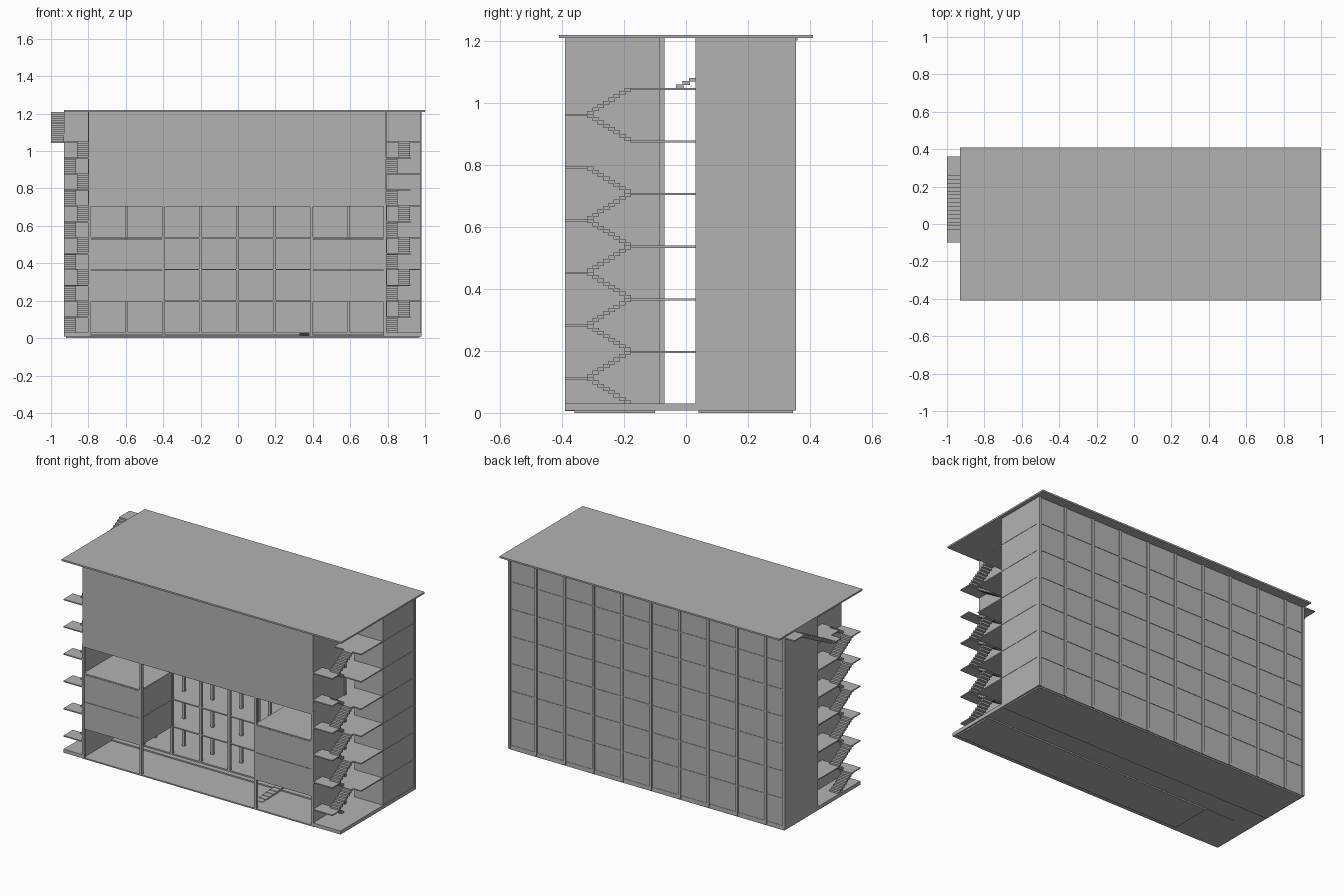
import bpy
import bmesh
from mathutils import Vector

old = bpy.data.objects.get("Cube")
if old:
    bpy.data.objects.remove(old)

grey = bpy.data.materials.new("concrete_grey")
grey.use_nodes = True
colour = (0.45, 0.45, 0.45, 1)
grey.diffuse_color = colour
grey.node_tree.nodes["Principled BSDF"].inputs["Base Color"].default_value = colour


def boxes(name, items):
    """One object made of boxes given as (x0, x1, y0, y1, z0, z1)."""
    bm = bmesh.new()
    for x0, x1, y0, y1, z0, z1 in items:
        made = bmesh.ops.create_cube(bm, size=1)
        for v in made["verts"]:
            v.co = Vector((x1 if v.co.x > 0 else x0,
                           y1 if v.co.y > 0 else y0,
                           z1 if v.co.z > 0 else z0))
    mesh = bpy.data.meshes.new(name)
    bm.to_mesh(mesh)
    bm.free()
    mesh.materials.append(grey)
    obj = bpy.data.objects.new(name, mesh)
    bpy.context.collection.objects.link(obj)
    return obj


def column(x, y, z0, z1, r=0.008):
    return (x - r, x + r, y - r, y + r, z0, z1)


def steps(x0, x1, ya, yb, za, zb, n):
    """Thin overlapping treads climbing from (ya, za) to (yb, zb)."""
    dy, dz = (yb - ya) / n, (zb - za) / n
    out = []
    for i in range(n):
        a, b = ya + i * dy, ya + (i + 1) * dy
        top = za + (i + 1) * dz
        out.append((x0, x1, min(a, b) - 0.002, max(a, b) + 0.002, top - 0.012, top))
    return out


LEFT, RIGHT = -0.93, 0.98            # ends of the rear block
WL, WR = -0.80, 0.79                 # ends of the front block
FRONT, BACK, TOP = -0.39, 0.355, 1.21
CORRIDOR, REAR = -0.07, 0.03         # corridor runs between these
T = 0.007                            # slab thickness
GROUND = 0.03
floors = [0.20 + 0.17 * i for i in range(6)]
axes = [-0.795 + 0.198 * i for i in range(9)]

# Roof
boxes("roof", [(LEFT, 1.0, -0.41, 0.41, TOP, 1.22)])

# Ground slabs, sunken forecourt, steps and ramp
boxes("ground_slab", [
    (LEFT, RIGHT, -0.085, BACK - 0.005, 0.008, GROUND),
    (LEFT, WL, FRONT, -0.085, 0.008, GROUND),
    (WR, RIGHT, FRONT, -0.085, 0.008, GROUND)])
boxes("forecourt", [(WL, WR, FRONT, -0.10, 0.006, 0.014),
                    (WL, WR, -0.115, -0.085, 0.008, 0.022)])
boxes("foundation_pads", [(-0.6, RIGHT - 0.01, -0.36, -0.10, 0, 0.008),
                          (LEFT + 0.01, RIGHT - 0.01, 0.04, 0.345, 0, 0.009)])
boxes("ramp", steps(0.33, 0.38, -0.30, -0.085, 0.014, GROUND, 6))

# Rear block: back wall, end walls and short walls behind the stairs
boxes("back_wall", [(LEFT, RIGHT, 0.337, 0.348, 0.008, TOP)])
boxes("end_walls", [(LEFT, LEFT + 0.012, REAR, BACK, 0.008, TOP),
                    (RIGHT - 0.013, RIGHT - 0.002, REAR, BACK, 0.008, TOP)])
boxes("stair_back_walls", [(LEFT, WL, REAR, REAR + 0.008, GROUND, TOP),
                           (WR, RIGHT - 0.002, REAR, REAR + 0.008, GROUND, TOP)])
boxes("floor_slabs", [(LEFT + 0.002, RIGHT, REAR, 0.351, z - T, z) for z in floors]
      + [(WL, WR, -0.085, REAR, z - T, z) for z in floors])

# Columns: back facade, two corridor rows and the front
boxes("back_columns", [column(x, BACK - 0.008, 0.008, TOP)
                       for x in axes + [LEFT + 0.008, RIGHT - 0.008]])
boxes("corridor_columns", [column(x, y, GROUND, TOP)
                           for x in axes for y in (CORRIDOR - 0.008, REAR + 0.008)])
boxes("front_columns", [column(x, FRONT + 0.008, 0.006, 0.72)
                        for x in (axes[0], axes[2], axes[6], axes[8] - 0.003)])

# Front block: closed upper storeys, side walls and two hanging volumes
boxes("upper_volume", [(WL, WR, FRONT, CORRIDOR, floors[3] - T, TOP)])
boxes("front_side_walls", [(WL, WL + 0.008, FRONT, CORRIDOR, 0.008, TOP),
                           (WR - 0.008, WR, FRONT, CORRIDOR, 0.008, TOP)])
boxes("hanging_rooms", [
    (x0, x1, FRONT + 0.001, CORRIDOR, z - T, z + 0.17 - T - 0.002)
    for x0, x1 in ((WL + 0.004, axes[2]), (axes[6], WR - 0.004))
    for z in floors[:2]])
boxes("terrace_floors", [(x0, x1, FRONT, CORRIDOR, floors[2] - T, floors[2])
                         for x0, x1 in ((WL, axes[2] + 0.002), (axes[6] - 0.002, WR))])

# Outer stairs on both ends
levels = [GROUND] + floors
for side, x0, wide in (("left", LEFT, 0), ("right", WR, 0.055)):
    x1 = x0 + 0.13
    mid = x0 + 0.064
    landings, flights = [], []
    for i in range(6):
        low, high = levels[i], levels[i + 1]
        half = high - 0.085
        landings.append((x0, x1 + wide, -0.18, REAR, high - T, high))
        landings.append((x0, x1 + 0.003, FRONT, -0.318, half - T, half))
        flights += steps(x0, mid, -0.18, -0.318, low, half, 8)
        if side == "left" or i != 4:
            flights += steps(mid + 0.004, x1, -0.318, -0.18, half, high, 8)
    boxes(side + "_stair_landings", landings)
    boxes(side + "_stair_flights", flights)

# Roof access stair on the left end
boxes("roof_stair", steps(-1.0, LEFT, -0.03, 0.28, floors[5], TOP, 15)
      + [(-1.0, LEFT, -0.10, -0.028, floors[5] - T, floors[5]),
         (-1.0, LEFT, 0.278, 0.36, TOP - T, TOP)])
